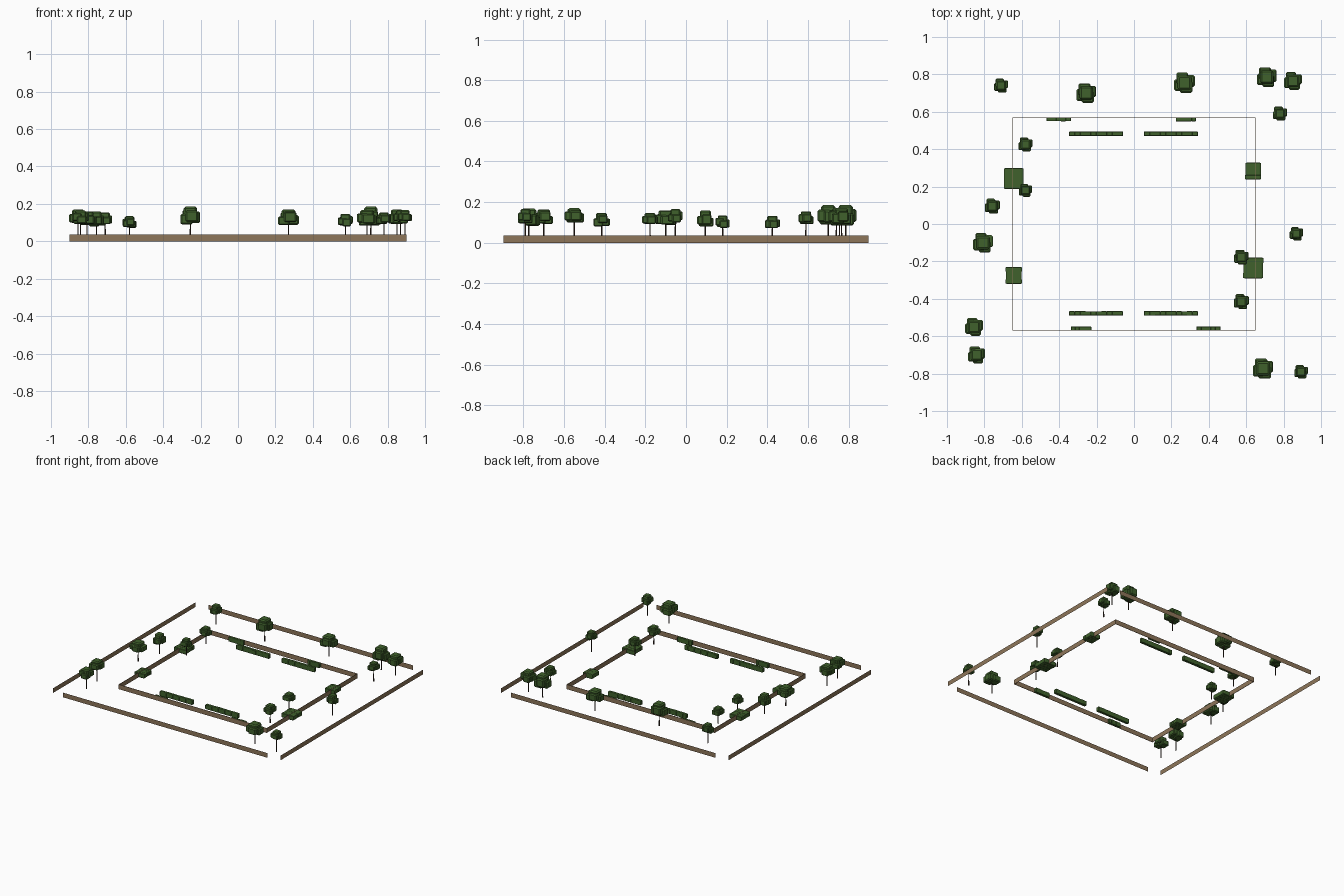
import bpy, bmesh, random
from mathutils import Matrix, Vector

if "Cube" in bpy.data.objects:
    bpy.data.objects.remove(bpy.data.objects["Cube"])

random.seed(7)
WALL_H = 0.037


def material(name, color):
    m = bpy.data.materials.new(name)
    m.diffuse_color = (*color, 1)
    m.use_nodes = True
    m.node_tree.nodes["Principled BSDF"].inputs["Base Color"].default_value = m.diffuse_color
    return m


LEAF = material("leaf_green", (0.05, 0.12, 0.025))
BARK = material("bark", (0.05, 0.03, 0.02))
WOOD = material("wall_brown", (0.27, 0.18, 0.10))


def finish(bm, name, mat):
    me = bpy.data.meshes.new(name)
    bm.to_mesh(me)
    bm.free()
    me.materials.append(mat)
    ob = bpy.data.objects.new(name, me)
    bpy.context.collection.objects.link(ob)
    return ob


def block(bm, center, size, chamfer=0.0):
    """Box, optionally with chamfered edges."""
    part = bmesh.new()
    bmesh.ops.create_cube(part, size=1)
    if chamfer:
        bmesh.ops.bevel(part, geom=part.edges[:], offset=chamfer, segments=1,
                        affect='EDGES', profile=0.5)
    bmesh.ops.transform(part, verts=part.verts,
                        matrix=Matrix.Translation(center) @ Matrix.Diagonal((*size, 1)))
    tmp = bpy.data.meshes.new("tmp")
    part.to_mesh(tmp)
    part.free()
    bm.from_mesh(tmp)
    bpy.data.meshes.remove(tmp)


def outer_wall(name, a, b):
    """Single-sheet outer wall between two ground points."""
    bm = bmesh.new()
    pts = [(*a, 0), (*b, 0), (*b, WALL_H), (*a, WALL_H)]
    bm.faces.new([bm.verts.new(p) for p in pts])
    finish(bm, name, WOOD)


def inner_wall(name, center, size):
    bm = bmesh.new()
    block(bm, (*center, WALL_H / 2), (*size, WALL_H))
    finish(bm, name, WOOD)


def tree(i, x, y, w, z0, z1):
    """Thin trunk under a canopy of overlapping chamfered blocks."""
    h = z1 - z0
    bm = bmesh.new()
    bmesh.ops.create_cone(bm, cap_ends=True, segments=6, radius1=0.004, radius2=0.003,
                          depth=z0 + h * 0.3,
                          matrix=Matrix.Translation((x, y, (z0 + h * 0.3) / 2)))
    finish(bm, f"trunk_{i}", BARK)
    bm = bmesh.new()
    block(bm, (x, y, z0 + h * 0.64), (w * 0.68, w * 0.68, h * 0.72), 0.13)
    for dx, dy in ((1, 0.4), (-1, -0.5), (-0.5, 1), (0.4, -1)):
        s = w * random.uniform(0.55, 0.64)
        hz = h * random.uniform(0.52, 0.62)
        r = w * 0.5 - s / 2
        block(bm, (x + dx * r, y + dy * r, z0 + hz / 2 + h * random.uniform(0, 0.25)),
              (s, s, hz), 0.12)
    finish(bm, f"canopy_{i}", LEAF)


def hedge(name, x0, x1, y0, y1, n, along):
    """Row of n chamfered blocks filling a rectangle."""
    bm = bmesh.new()
    lo, hi = Vector((x0, y0)), Vector((x1, y1))
    step = (hi[along] - lo[along]) / n
    for k in range(n):
        c = (lo + hi) / 2
        s = hi - lo
        c[along] = lo[along] + (k + 0.5) * step
        s[along] = step * 1.15
        s[1 - along] *= random.uniform(0.95, 1.03)
        h = WALL_H * random.uniform(0.94, 0.99)
        block(bm, (c.x, c.y, h / 2), (s.x, s.y, h), 0.09)
    finish(bm, name, LEAF)


# outer walls, open at the corners
for s, side in ((-1, "front"), (1, "back")):
    outer_wall(f"outer_wall_{side}", (-0.9, s * 0.913), (0.9, s * 0.913))
for s, side in ((-1, "left"), (1, "right")):
    outer_wall(f"outer_wall_{side}", (s, -0.897), (s, 0.897))

# inner wall ring
for s, a, b in ((-1, "front", "left"), (1, "back", "right")):
    inner_wall(f"inner_wall_{a}", (0, s * 0.568), (1.3, 0.003))
    inner_wall(f"inner_wall_{b}", (s * 0.65, 0), (0.003, 1.136))

# long hedges and short border hedges
for s, side in ((-1, "front"), (1, "back")):
    y = 0.48 * s + 0.002
    hedge(f"long_hedge_{side}_left", -0.345, -0.06, y - 0.012, y + 0.012, 10, 0)
    hedge(f"long_hedge_{side}_right", 0.055, 0.34, y - 0.012, y + 0.012, 10, 0)
for i, (x0, x1, y) in enumerate(((-0.467, -0.34, 0.559), (0.225, 0.33, 0.559),
                                 (-0.335, -0.23, -0.558), (0.335, 0.46, -0.558))):
    hedge(f"short_hedge_{i}", x0, x1, y - 0.01, y + 0.01, 5, 0)

# wide bushes straddling the side walls
for i, (x, y, w) in enumerate(((-0.643, 0.243, 0.108), (0.637, 0.283, 0.087),
                               (-0.643, -0.275, 0.087), (0.637, -0.235, 0.108))):
    hedge(f"bush_{i}", x - w / 2, x + w / 2, y - w / 2, y + w / 2, 4, 1)

# trees: x, y, canopy width, canopy bottom, canopy top
TREES = (
    (-0.71, 0.74, 0.075, 0.085, 0.155), (-0.255, 0.70, 0.105, 0.085, 0.185),
    (0.27, 0.755, 0.11, 0.08, 0.17), (0.71, 0.785, 0.105, 0.08, 0.185),
    (0.85, 0.765, 0.095, 0.085, 0.17), (0.78, 0.59, 0.075, 0.09, 0.155),
    (-0.58, 0.425, 0.075, 0.07, 0.133), (-0.58, 0.18, 0.07, 0.07, 0.135),
    (-0.757, 0.095, 0.08, 0.08, 0.16), (-0.807, -0.10, 0.105, 0.083, 0.16),
    (-0.855, -0.55, 0.095, 0.09, 0.17), (-0.842, -0.70, 0.09, 0.09, 0.165),
    (0.574, -0.177, 0.078, 0.08, 0.147), (0.574, -0.415, 0.08, 0.08, 0.147),
    (0.868, -0.052, 0.072, 0.10, 0.167), (0.69, -0.773, 0.108, 0.08, 0.168),
    (0.893, -0.79, 0.072, 0.095, 0.167),
)
for i, t in enumerate(TREES):
    tree(i, *t)
